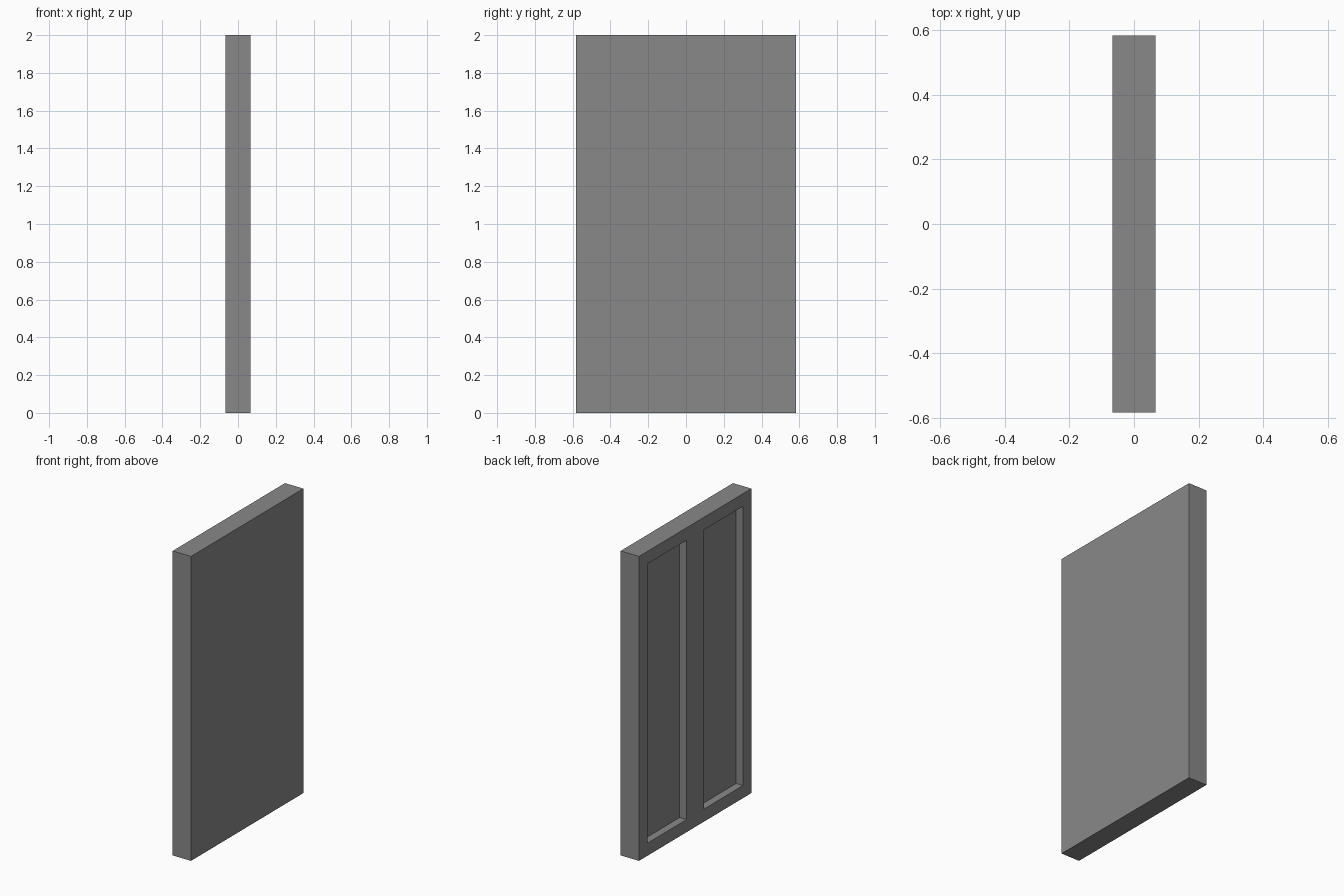
import bpy
import bmesh

cube = bpy.data.objects.get("Cube")
if cube:
    bpy.data.objects.remove(cube, do_unlink=True)

# Overall size, and the recess layout
HALF_X, HALF_Y, HEIGHT = 0.067, 0.583, 2.0
RAIL = 0.083
INNER_Y, OUTER_Y = 0.09, 0.496
DEPTH = 0.05

grey = bpy.data.materials.new("plain_grey")
grey.use_nodes = True
color = (0.25, 0.25, 0.25, 1.0)
grey.diffuse_color = color
grey.node_tree.nodes["Principled BSDF"].inputs["Base Color"].default_value = color

# Door slab: the recessed side is a grid whose panel cells are pushed inward
ys = [-HALF_Y, -OUTER_Y, -INNER_Y, INNER_Y, OUTER_Y, HALF_Y]
zs = [0.0, RAIL, HEIGHT - RAIL, HEIGHT]
bm = bmesh.new()
grid = [[bm.verts.new((-HALF_X, y, z)) for z in zs] for y in ys]
cells = {}
for i in range(len(ys) - 1):
    for j in range(len(zs) - 1):
        cells[i, j] = bm.faces.new((grid[i][j], grid[i][j + 1],
                                    grid[i + 1][j + 1], grid[i + 1][j]))

# Extrude the rim back to the flat side and close it
rim = [e for e in bm.edges if e.is_boundary]
ext = bmesh.ops.extrude_edge_only(bm, edges=rim)["geom"]
for v in ext:
    if isinstance(v, bmesh.types.BMVert):
        v.co.x = HALF_X
bmesh.ops.contextual_create(bm, geom=[e for e in ext if isinstance(e, bmesh.types.BMEdge)])

# Two tall sunken panels
for i in (1, 3):
    sunk = bmesh.ops.extrude_discrete_faces(bm, faces=[cells[i, 1]])["faces"]
    bmesh.ops.translate(bm, verts=sunk[0].verts, vec=(DEPTH, 0, 0))

# Merge coplanar cells into clean flat faces
bmesh.ops.recalc_face_normals(bm, faces=bm.faces)
mesh = bpy.data.meshes.new("panelled_door")
bm.to_mesh(mesh)
bm.free()
mesh.materials.append(grey)
door = bpy.data.objects.new("panelled_door", mesh)
bpy.context.collection.objects.link(door)
